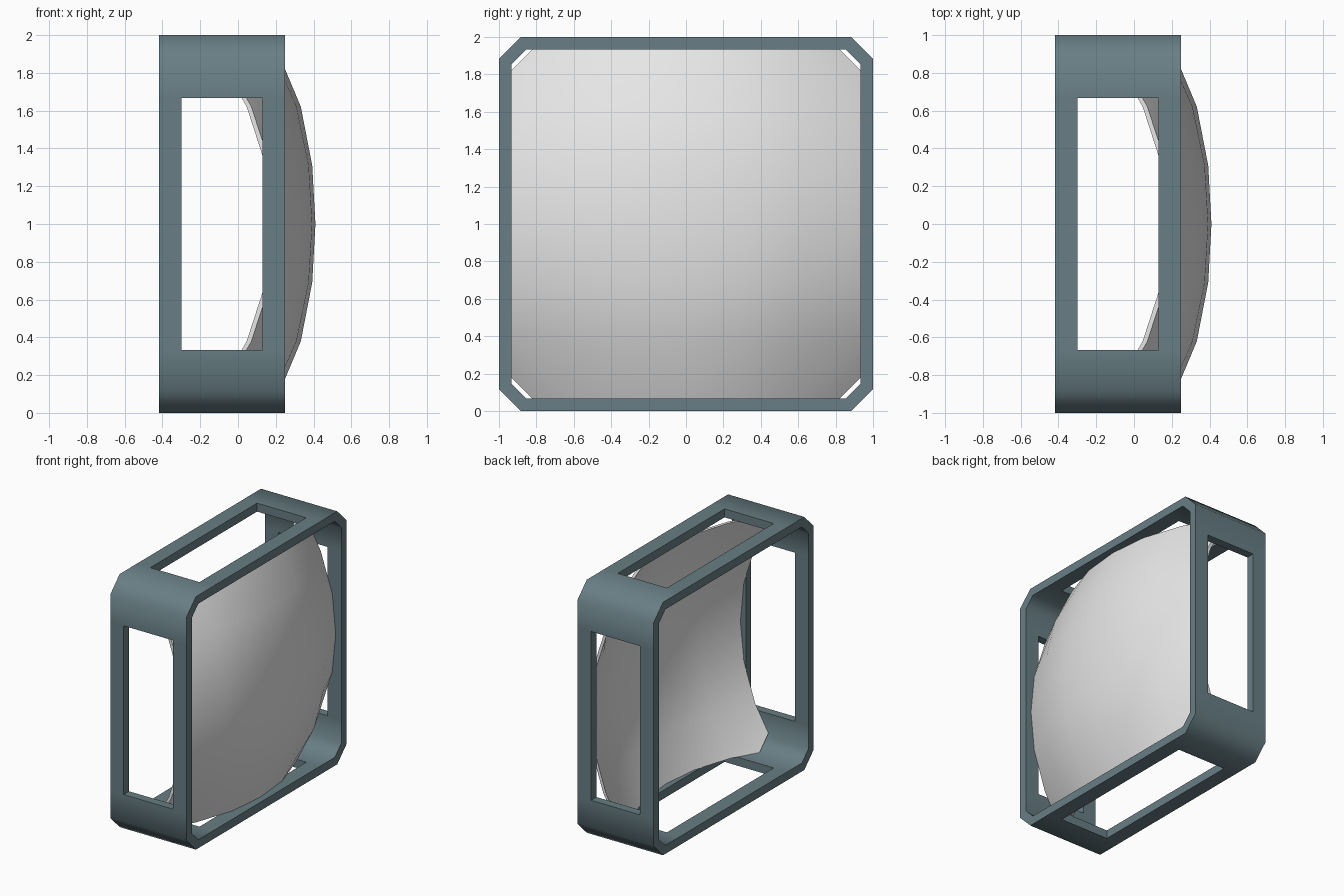
import bpy, bmesh, math
from mathutils import Vector

if "Cube" in bpy.data.objects:
    bpy.data.objects.remove(bpy.data.objects["Cube"])

def material(name, col):
    m = bpy.data.materials.new(name)
    m.diffuse_color = (*col, 1)
    m.use_nodes = True
    m.node_tree.nodes["Principled BSDF"].inputs["Base Color"].default_value = m.diffuse_color
    return m

def finish(bm, name, mat, angle):
    bmesh.ops.recalc_face_normals(bm, faces=bm.faces[:])
    me = bpy.data.meshes.new(name)
    bm.to_mesh(me)
    bm.free()
    me.materials.append(mat)
    ob = bpy.data.objects.new(name, me)
    bpy.context.collection.objects.link(ob)
    bpy.ops.object.select_all(action='DESELECT')
    ob.select_set(True)
    bpy.context.view_layer.objects.active = ob
    bpy.ops.object.shade_smooth_by_angle(angle=math.radians(angle))
    return ob

slate = material("slate_blue_grey", (0.14, 0.21, 0.235))
pale = material("pale_grey", (0.8, 0.8, 0.8))

# Frame: chamfered square ring with a window in each of its four sides
W = 0.667                       # half length of a window
XS = [-0.417, -0.30, 0.13, 0.25]

def ring(half, cut):
    pts = []
    for k in range(4):
        c, s = round(math.cos(k * math.pi / 2)), round(math.sin(k * math.pi / 2))
        for t in (-(half - cut), -W, W, half - cut):
            pts.append((half * c - t * s, half * s + t * c))
    return pts

rings = (ring(1.0, 0.117), ring(0.933, 0.08))
bm = bmesh.new()
V = {(r, i, j): bm.verts.new((XS[j], rings[r][i][0], rings[r][i][1] + 1))
     for r in range(2) for i in range(16) for j in range(4)}

def solid(i, j):
    return 0 <= j < 3 and not (i % 4 == 1 and j == 1)

def quad(*keys):
    bm.faces.new([V[(r, i % 16, j)] for r, i, j in keys])

for i in range(16):
    for j in range(3):
        if not solid(i, j):
            continue
        for r in (0, 1):
            quad((r, i, j), (r, i + 1, j), (r, i + 1, j + 1), (r, i, j + 1))
        for nj, e in ((j - 1, j), (j + 1, j + 1)):
            if not solid(i, nj):
                quad((0, i, e), (0, i + 1, e), (1, i + 1, e), (1, i, e))
        for ni, e in ((i - 1, i), (i + 1, i + 1)):
            if not solid(ni % 16, j):
                quad((0, e, j), (0, e, j + 1), (1, e, j + 1), (1, e, j))
finish(bm, "window_frame", slate, 50)

# Curved screen: thin bulging sheet with clipped corners
H, CUT, THICK = 0.932, 0.11, 0.025
bm = bmesh.new()
bmesh.ops.create_grid(bm, x_segments=6, y_segments=6, size=H)
for sx in (-1, 1):
    for sy in (-1, 1):
        bmesh.ops.bisect_plane(bm, geom=bm.verts[:] + bm.edges[:] + bm.faces[:],
                               plane_co=(sx * H, sy * (H - CUT), 0),
                               plane_no=(sx, sy, 0), clear_outer=True)
for v in bm.verts:
    a, b = v.co.x, v.co.y
    q = a * a + b * b
    v.co = Vector((0.41 - 0.17 * q - 0.08 * q * q, a, b + 1))
back = bmesh.ops.extrude_face_region(bm, geom=bm.faces[:], use_keep_orig=True)
for v in back["geom"]:
    if isinstance(v, bmesh.types.BMVert):
        v.co.x -= THICK
bmesh.ops.triangulate(bm, faces=[f for f in bm.faces if len(f.verts) > 4])
finish(bm, "curved_screen", pale, 40)
